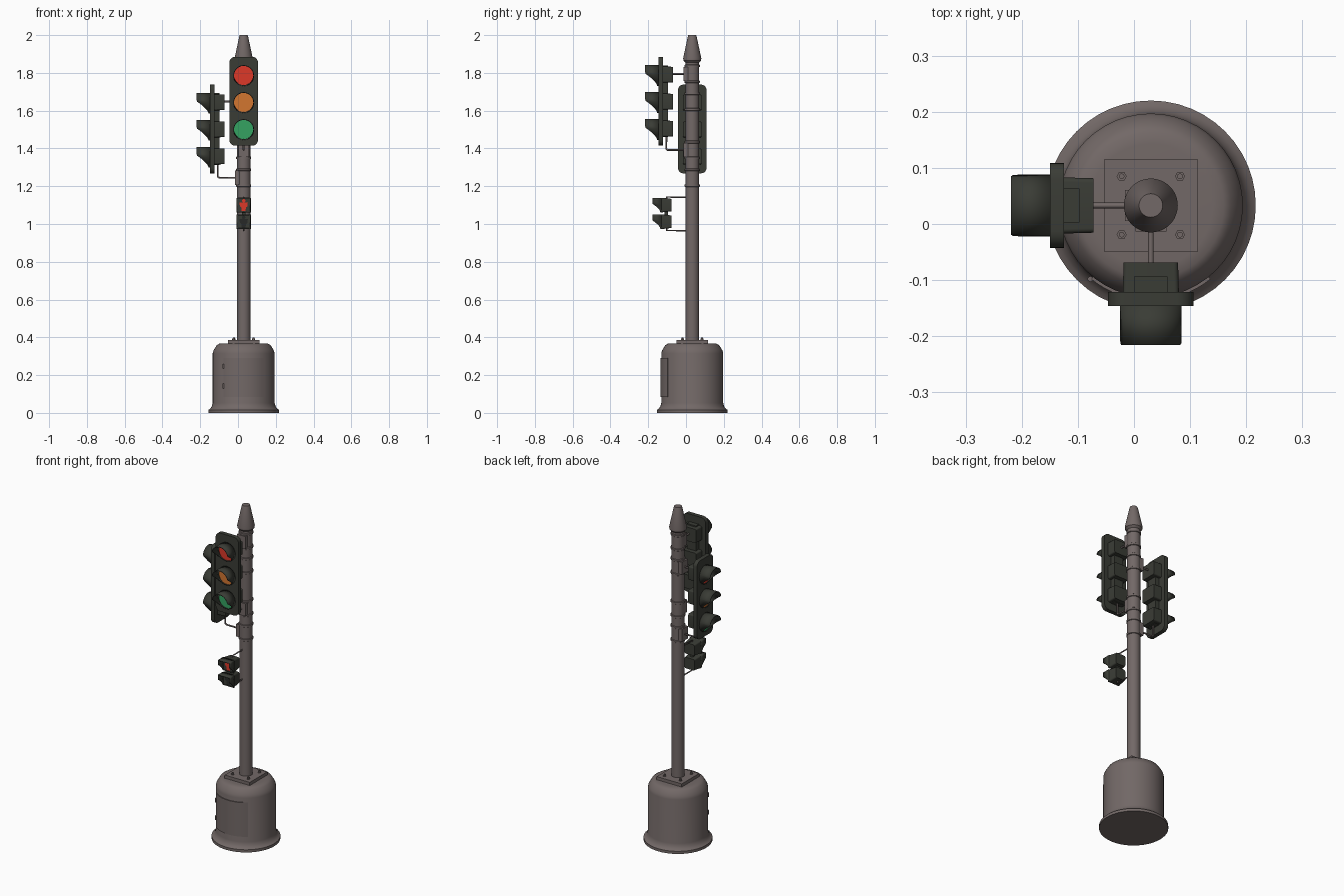
import bpy, bmesh
from math import radians, sin, cos, pi
from mathutils import Matrix, Vector

if "Cube" in bpy.data.objects:
    bpy.data.objects.remove(bpy.data.objects["Cube"], do_unlink=True)


def material(name, r, g, b):
    m = bpy.data.materials.new(name)
    m.use_nodes = True
    m.diffuse_color = (r, g, b, 1)
    bsdf = m.node_tree.nodes["Principled BSDF"]
    bsdf.inputs["Base Color"].default_value = (r, g, b, 1)
    bsdf.inputs["Roughness"].default_value = 0.7
    return m


METAL = material("warm grey metal", 0.17, 0.14, 0.135)
DARK = material("dark olive housing", 0.042, 0.045, 0.036)
RED = material("red lens", 0.72, 0.04, 0.022)
AMBER = material("amber lens", 0.65, 0.18, 0.03)
GREEN = material("green lens", 0.035, 0.36, 0.12)
BLACK = material("unlit lens", 0.02, 0.022, 0.02)

AXIS = Matrix.Translation((0.03, 0.033, 0))


def finish(name, bm, mat, frame=AXIS, smooth=True):
    bmesh.ops.recalc_face_normals(bm, faces=bm.faces)
    mesh = bpy.data.meshes.new(name)
    bm.to_mesh(mesh)
    bm.free()
    mesh.materials.append(mat)
    ob = bpy.data.objects.new(name, mesh)
    bpy.context.collection.objects.link(ob)
    ob.matrix_world = frame
    if smooth:
        bpy.ops.object.select_all(action="DESELECT")
        ob.select_set(True)
        bpy.context.view_layer.objects.active = ob
        bpy.ops.object.shade_smooth_by_angle(angle=radians(35))
    return ob


def lathe(name, profile, mat, frame=AXIS, steps=48):
    """Revolve (radius, height) points about z."""
    bm = bmesh.new()
    rings = [[bm.verts.new((r * cos(a), r * sin(a), z))
              for a in (2 * pi * i / steps for i in range(steps))] for r, z in profile]
    for low, high in zip(rings, rings[1:]):
        for i in range(steps):
            j = (i + 1) % steps
            bm.faces.new((low[i], low[j], high[j], high[i]))
    bm.faces.new(rings[0])
    bm.faces.new(rings[-1])
    return finish(name, bm, mat, frame)


def box(name, centre, size, mat, frame=AXIS, round_y=0, taper=1):
    """Box with optional rounded outline seen along y and a tapered back (+y)."""
    bm = bmesh.new()
    bmesh.ops.create_cube(bm, size=1)
    for v in bm.verts:
        k = taper if v.co.y > 0 else 1
        v.co = Vector((v.co.x * size[0] * k, v.co.y * size[1], v.co.z * size[2] * k)) + Vector(centre)
    if round_y:
        edges = [e for e in bm.edges if abs(e.verts[0].co.y - e.verts[1].co.y) > size[1] / 2]
        bmesh.ops.bevel(bm, geom=edges, offset=round_y, segments=5, profile=0.5, affect="EDGES")
    return finish(name, bm, mat, frame)


def disc(name, centre, radius, mat, frame, depth=0.004):
    """Short cylinder facing -y."""
    m = frame @ Matrix.Translation(centre) @ Matrix.Rotation(pi / 2, 4, "X")
    return lathe(name, [(radius, 0), (radius, depth)], mat, m, 32)


def rod(name, points, frame, radius=0.005):
    curve = bpy.data.curves.new(name, "CURVE")
    curve.dimensions = "3D"
    curve.bevel_depth = radius
    curve.bevel_resolution = 2
    curve.use_fill_caps = True
    line = curve.splines.new("POLY")
    line.points.add(len(points) - 1)
    for p, co in zip(line.points, points):
        p.co = (*co, 1)
    curve.materials.append(METAL)
    ob = bpy.data.objects.new(name, curve)
    bpy.context.collection.objects.link(ob)
    ob.matrix_world = frame


def visor(name, centre, radius, length, frame, square=False):
    """Hood that is long on top and sweeps back to a short lip below."""
    bm = bmesh.new()
    back, front = [], []
    n = 40
    for i in range(n):
        a = 2 * pi * i / n
        c, s = cos(a), sin(a)
        if square:
            k = max(abs(c), abs(s))
            c, s = c / k, s / k
        t = min(1, max(0, (s + 0.9) / 1.1))
        d = length * (0.12 + 0.88 * t ** 1.4)
        for ring, y in ((back, 0), (front, -d)):
            ring.append(bm.verts.new(Vector((c * radius, y, s * radius)) + Vector(centre)))
    for i in range(n):
        j = (i + 1) % n
        bm.faces.new((back[i], back[j], front[j], front[i]))
    ob = finish(name, bm, DARK, frame)
    mod = ob.modifiers.new("thickness", "SOLIDIFY")
    mod.thickness = 0.004
    mod.offset = -1


def clamp(name, z, frame):
    box(name + "_block", (0, -0.026, z), (0.055, 0.04, 0.075), METAL, frame)
    for dz in (-0.042, 0.042):
        m = frame @ Matrix.Translation((0, 0, z + dz))
        lathe(name + "_band", [(0.037, -0.007), (0.04, -0.005), (0.04, 0.005), (0.037, 0.007)], METAL, m)


def traffic_light(name, z, angle):
    f = AXIS @ Matrix.Translation((0, 0, z)) @ Matrix.Rotation(angle, 4, "Z")
    box(name + "_backplate", (0, -0.167, 0), (0.152, 0.025, 0.47), DARK, f, round_y=0.03)
    box(name + "_spine", (0, -0.142, 0), (0.06, 0.03, 0.38), DARK, f)
    for mat, lz in ((RED, 0.136), (AMBER, -0.007), (GREEN, -0.15)):
        box(name + "_lamp_housing", (0, -0.129, lz + 0.005), (0.1, 0.054, 0.085), DARK, f,
            round_y=0.008, taper=0.97)
        disc(name + "_lens", (0, -0.179, lz), 0.052, mat, f)
        visor(name + "_visor", (0, -0.179, lz), 0.055, 0.07, f)
    # mounting arms and pole clamps
    rod(name + "_upper_arm", [(0, -0.11, 0.145), (0, -0.03, 0.145)], f)
    rod(name + "_lower_arm", [(0, -0.137, -0.17), (0, -0.137, -0.252), (0, -0.13, -0.258), (0, -0.03, -0.258)], f)
    clamp(name + "_upper_clamp", 0.145, f)
    clamp(name + "_lower_clamp", -0.258, f)


# cabinet base
lathe("base", [(0.187, 0), (0.187, 0.016), (0.178, 0.022), (0.169, 0.034), (0.164, 0.052),
               (0.164, 0.315), (0.16, 0.33), (0.143, 0.358), (0.13, 0.366), (0.11, 0.368)], METAL)

# curved door wrapped around the front of the base
bm = bmesh.new()
rows = []
for i in range(17):
    a = radians(-90 - 39 + 78 * i / 16)
    rows.append([bm.verts.new((r * cos(a), r * sin(a), z))
                 for r, z in ((0.162, 0.085), (0.169, 0.085), (0.169, 0.29), (0.162, 0.29))])
for p, q in zip(rows, rows[1:]):
    for k in range(4):
        bm.faces.new((p[k], q[k], q[(k + 1) % 4], p[(k + 1) % 4]))
bm.faces.new(rows[0])
bm.faces.new(rows[-1])
finish("base_door", bm, METAL)
for z in (0.13, 0.235):
    rod("door_hinge", [(-0.108, -0.131, z), (-0.108, -0.131, z + 0.025)], AXIS, 0.005)

# mounting plate and bolts
box("mounting_plate", (0, 0, 0.376), (0.166, 0.166, 0.022), METAL)
for x in (-0.052, 0.052):
    for y in (-0.052, 0.052):
        m = AXIS @ Matrix.Translation((x, y, 0.385))
        lathe("bolt_nut", [(0.009, 0), (0.009, 0.008)], METAL, m, 6)
        lathe("bolt", [(0.005, 0), (0.005, 0.015)], METAL, m, 12)

# pole and cap
lathe("pole", [(0.036, 0.38), (0.036, 1.87)], METAL)
lathe("pole_cap", [(0.036, 1.855), (0.047, 1.866), (0.048, 1.878), (0.024, 1.99), (0.021, 2.0)], METAL)

# main traffic lights
traffic_light("front_light", 1.65, 0)
traffic_light("side_light", 1.503, -pi / 2)

# small pedestrian signal
for name, z, mat in (("upper_walk", 1.1, RED), ("lower_walk", 1.012, BLACK)):
    f = AXIS @ Matrix.Translation((0, 0, z))
    box(name + "_housing", (0, -0.137, 0), (0.076, 0.056, 0.078), DARK, f, round_y=0.008, taper=0.85)
    visor(name + "_hood", (0, -0.163, 0), 0.038, 0.048, f, square=True)
    disc(name + "_head", (0, -0.164, 0.023), 0.009, mat, f)
    bm = bmesh.new()
    outline = [(-0.022, 0.014), (0.022, 0.014), (0.02, -0.006), (0.012, -0.012), (0.01, -0.032),
               (-0.01, -0.032), (-0.012, -0.012), (-0.02, -0.006)]
    face = bm.faces.new([bm.verts.new((x, -0.164, h)) for x, h in outline])
    ext = bmesh.ops.extrude_face_region(bm, geom=[face])["geom"]
    bmesh.ops.translate(bm, verts=[v for v in ext if isinstance(v, bmesh.types.BMVert)], vec=(0, -0.004, 0))
    finish(name + "_figure", bm, mat, f, smooth=False)
for z, dz in ((1.142, -0.015), (0.965, 0.015)):
    rod("walk_arm", [(0, -0.135, z + dz), (0, -0.135, z), (0, -0.03, z)], AXIS, 0.004)
box("walk_link", (0, -0.137, 1.056), (0.02, 0.02, 0.03), DARK)
